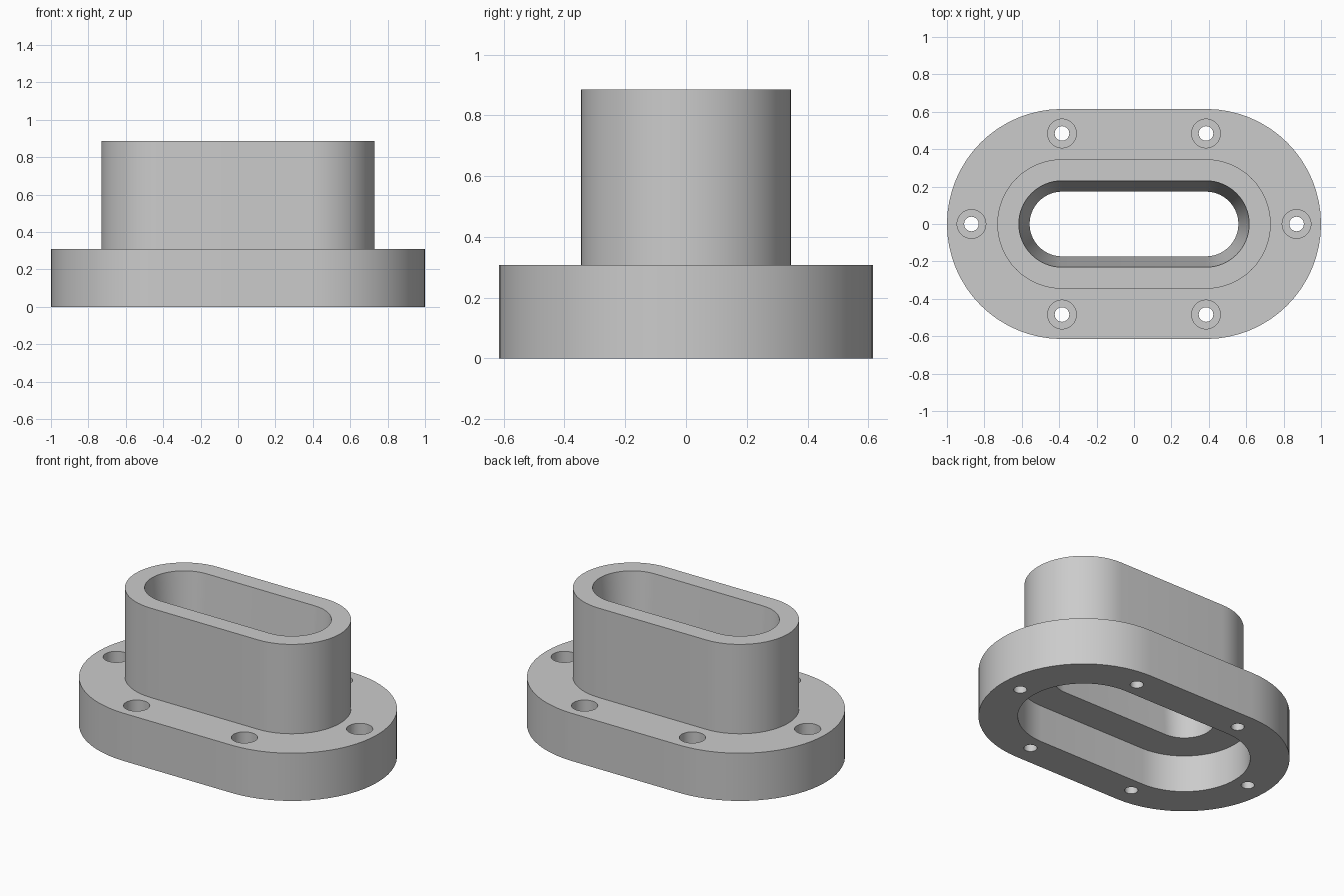
import bpy, bmesh, math

cube = bpy.data.objects.get("Cube")
if cube:
    bpy.data.objects.remove(cube, do_unlink=True)

HALF_STRAIGHT = 0.385   # half length of the straight sides
BOLT_OFFSET = 0.484     # bolt distance from the stadium's centre line
FLANGE_TOP = 0.308

grey = bpy.data.materials.new("plain grey")
grey.use_nodes = True
colour = (0.6, 0.6, 0.6, 1)
grey.diffuse_color = colour
grey.node_tree.nodes["Principled BSDF"].inputs["Base Color"].default_value = colour


def stadium(radius, z, half, steps):
    """Closed outline of two half circles joined by straight sides."""
    points = []
    for side in (1, -1):
        for i in range(steps + 1):
            a = math.pi * (i / steps - 0.5)
            points.append((side * (half + radius * math.cos(a)),
                           side * radius * math.sin(a), z))
    return points


def loft(name, profile, half=0.0, steps=32, closed=False):
    """Skin a (radius, z) profile around a stadium outline."""
    bm = bmesh.new()
    rings = [[bm.verts.new(p) for p in stadium(r, z, half, steps)] for r, z in profile]
    pairs = list(zip(rings, rings[1:]))
    if closed:
        pairs.append((rings[-1], rings[0]))
    else:
        bm.faces.new(rings[0])
        bm.faces.new(rings[-1])
    for low, high in pairs:
        for i in range(len(low)):
            j = (i + 1) % len(low)
            bm.faces.new((low[i], low[j], high[j], high[i]))
    bmesh.ops.remove_doubles(bm, verts=bm.verts, dist=1e-5)
    bmesh.ops.recalc_face_normals(bm, faces=bm.faces)
    mesh = bpy.data.meshes.new(name)
    bm.to_mesh(mesh)
    bm.free()
    mesh.materials.append(grey)
    obj = bpy.data.objects.new(name, mesh)
    bpy.context.collection.objects.link(obj)
    return obj


# Flange, raised neck, tapered slot and underside pocket in one section
section = [(0.615, 0), (0.615, FLANGE_TOP), (0.346, FLANGE_TOP), (0.346, 0.885),
           (0.231, 0.885), (0.173, 0.24), (0.385, 0.24), (0.385, 0)]
body = loft("flanged_slot_body", section, HALF_STRAIGHT, closed=True)

# Counterbored bolt holes
bolt = [(0.039, -0.1), (0.039, FLANGE_TOP - 0.077),
        (0.077, FLANGE_TOP - 0.077), (0.077, FLANGE_TOP + 0.1)]
places = [(s * (HALF_STRAIGHT + BOLT_OFFSET), 0) for s in (1, -1)]
places += [(sx * HALF_STRAIGHT, sy * BOLT_OFFSET) for sx in (1, -1) for sy in (1, -1)]
bpy.context.view_layer.objects.active = body
for x, y in places:
    cutter = loft("bolt_hole_cutter", bolt, steps=16)
    cutter.location = (x, y, 0)
    cutter.hide_render = True
    cut = body.modifiers.new("bolt hole", "BOOLEAN")
    cut.operation = "DIFFERENCE"
    cut.solver = "EXACT"
    cut.object = cutter
    bpy.context.view_layer.update()
    bpy.ops.object.modifier_apply(modifier=cut.name)
    bpy.data.objects.remove(cutter, do_unlink=True)

# Smooth curved walls, crisp rims
for obj in bpy.context.selected_objects:
    obj.select_set(False)
body.select_set(True)
bpy.ops.object.shade_smooth_by_angle(angle=math.radians(30))
